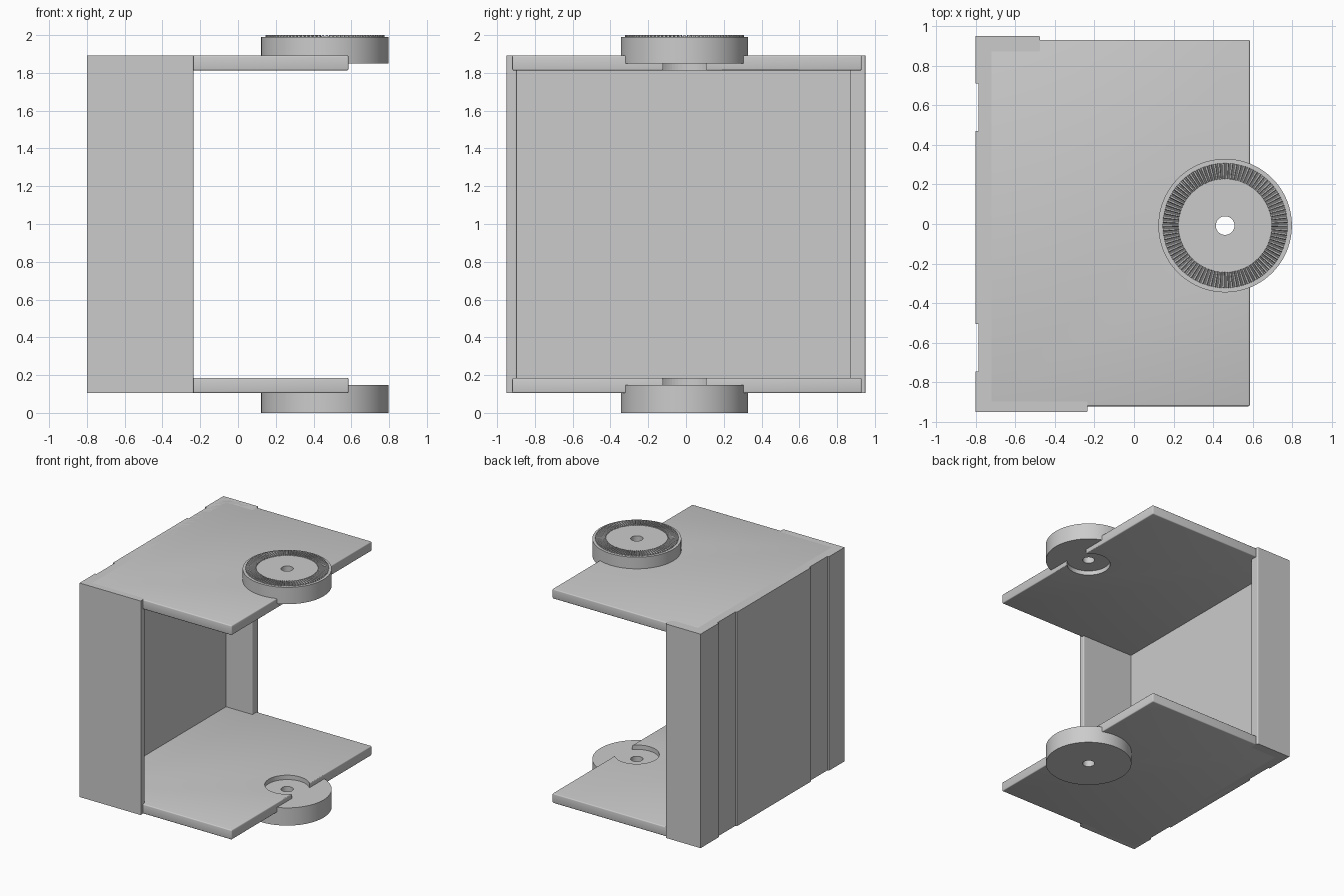
import bpy
import bmesh
from math import cos, sin, pi, radians
from mathutils import Matrix, Vector

cube = bpy.data.objects.get("Cube")
if cube:
    bpy.data.objects.remove(cube, do_unlink=True)

GREY = (0.6, 0.6, 0.6, 1)
grey = bpy.data.materials.new("plain_grey")
grey.use_nodes = True
grey.diffuse_color = GREY
grey.node_tree.nodes["Principled BSDF"].inputs["Base Color"].default_value = GREY

LOW, HIGH = 0.105, 1.893          # outer faces of the two plates
PLATE = 0.08                      # plate thickness
HUB = Vector((0.46, -0.008, 0))   # axis of the discs
BEVEL = 0.008


def make_object(name, bm):
    bmesh.ops.recalc_face_normals(bm, faces=bm.faces[:])
    mesh = bpy.data.meshes.new(name)
    bm.to_mesh(mesh)
    bm.free()
    mesh.materials.append(grey)
    obj = bpy.data.objects.new(name, mesh)
    bpy.context.collection.objects.link(obj)
    return obj


def extrude_plan(bm, outline, bottom, top):
    """Closed xy outline raised into a solid."""
    face = bm.faces.new([bm.verts.new((x, y, bottom)) for x, y in outline])
    raised = bmesh.ops.extrude_face_region(bm, geom=[face])
    verts = [g for g in raised["geom"] if isinstance(g, bmesh.types.BMVert)]
    bmesh.ops.translate(bm, verts=verts, vec=(0, 0, top - bottom))


def round_edges(bm, keep):
    edges = [e for e in bm.edges if keep(e)]
    bmesh.ops.bevel(bm, geom=edges, offset=BEVEL, segments=3, profile=0.5,
                    affect='EDGES', clamp_overlap=True)


def lathe(name, profile, steps=96):
    """Closed (radius, z) profile turned about the hub axis."""
    bm = bmesh.new()
    rings = []
    for i in range(steps):
        a = 2 * pi * i / steps
        rings.append([bm.verts.new(HUB + Vector((r * cos(a), r * sin(a), z)))
                      for r, z in profile])
    n = len(profile)
    for i in range(steps):
        a, b = rings[i], rings[(i + 1) % steps]
        for j in range(n):
            k = (j + 1) % n
            bm.faces.new((a[j], b[j], b[k], a[k]))
    return make_object(name, bm)


def smooth(obj):
    bpy.ops.object.select_all(action='DESELECT')
    obj.select_set(True)
    bpy.context.view_layer.objects.active = obj
    bpy.ops.object.shade_smooth_by_angle(angle=radians(35))


# Wall with two return flanges and a pair of shallow vertical channels
outer, inner, channel = -0.8, -0.72, -0.786
plan = [(outer, -0.95), (-0.235, -0.95), (-0.235, -0.895), (inner, -0.895),
        (inner, 0.87), (-0.475, 0.87), (-0.475, 0.95), (outer, 0.95)]
for start, end in ((0.71, 0.47), (-0.505, -0.745)):
    plan += [(outer, start), (channel, start), (channel, end), (outer, end)]
bm = bmesh.new()
extrude_plan(bm, plan, LOW, HIGH)
# round the free vertical ends of the flanges
round_edges(bm, lambda e: abs(e.verts[0].co.z - e.verts[1].co.z) > 1
            and e.verts[0].co.x > -0.6)
make_object("channelled_wall", bm)

# Hidden tool for the open round recess and axle bore in the plates
bm = bmesh.new()
bmesh.ops.create_cone(bm, cap_ends=True, segments=64, radius1=0.17, radius2=0.17,
                      depth=3, matrix=Matrix.Translation(HUB + Vector((0, 0, 1))))
cutter = make_object("recess_cutter", bm)
cutter.hide_render = True
cutter.hide_viewport = True
cutter.display_type = 'WIRE'

# Lower and upper plates
for name, bottom in (("lower_plate", LOW), ("upper_plate", HIGH - PLATE)):
    bm = bmesh.new()
    extrude_plan(bm, [(-0.78, -0.92), (0.585, -0.92), (0.585, 0.93), (-0.78, 0.93)],
                 bottom, bottom + PLATE)
    round_edges(bm, lambda e: True)
    plate = make_object(name, bm)
    cut = plate.modifiers.new("recess", 'BOOLEAN')
    cut.operation = 'DIFFERENCE'
    cut.solver = 'EXACT'
    cut.object = cutter
    smooth(plate)

# Bored discs
BORE, RIM, TOP = 0.047, 0.337, 1.99
for name, bottom, top in (("lower_disc", 0, 0.148), ("upper_disc", 1.85, TOP)):
    disc = lathe(name, [(BORE, bottom), (RIM, bottom), (RIM, top), (BORE, top)])
    smooth(disc)

# Ring of radial ridges on the upper disc
bm = bmesh.new()
TEETH = 90
half = pi / TEETH * 0.9
for i in range(TEETH):
    a = 2 * pi * i / TEETH
    ends = []
    for r in (0.235, 0.315):
        ends.append([bm.verts.new(HUB + Vector((r * cos(a + d), r * sin(a + d), z)))
                     for d, z in ((-half, TOP - 0.003), (-half * 0.4, 2),
                                  (half * 0.4, 2), (half, TOP - 0.003))])
    p, q = ends
    bm.faces.new(p)
    bm.faces.new(q)
    for j in range(4):
        k = (j + 1) % 4
        bm.faces.new((p[j], p[k], q[k], q[j]))
make_object("radial_teeth", bm)
